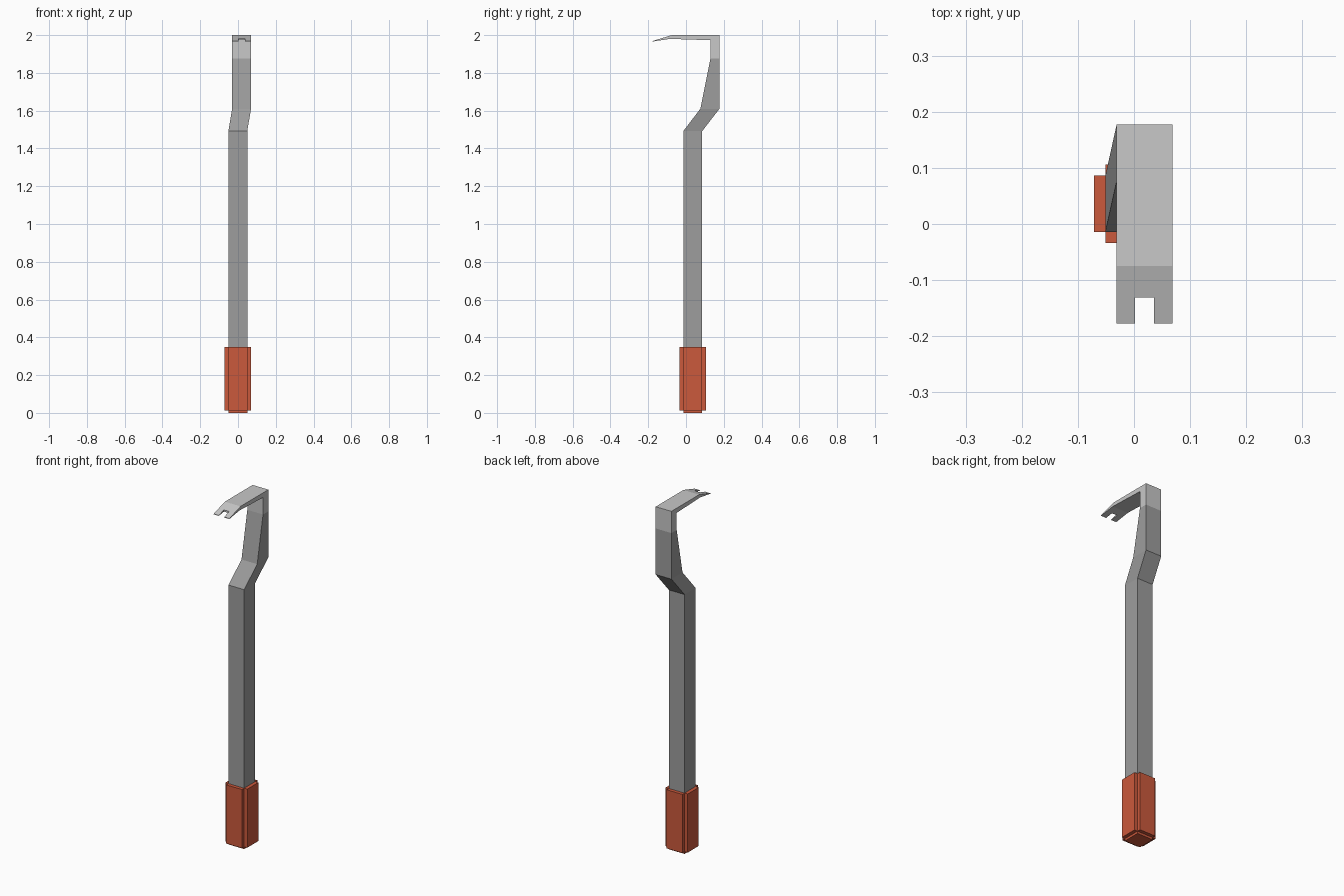
import bpy, bmesh
from mathutils import Vector

if "Cube" in bpy.data.objects:
    bpy.data.objects.remove(bpy.data.objects["Cube"])


def material(name, rgb):
    m = bpy.data.materials.new(name)
    m.diffuse_color = (*rgb, 1.0)
    m.use_nodes = True
    m.node_tree.nodes["Principled BSDF"].inputs["Base Color"].default_value = m.diffuse_color
    return m


SHAFT_GREY = material("dark steel", (0.34, 0.34, 0.34))
HEAD_GREY = material("light steel", (0.58, 0.58, 0.58))
RED = material("red grip", (0.60, 0.10, 0.045))


def finish(name, bm, mat=None):
    bmesh.ops.recalc_face_normals(bm, faces=bm.faces[:])
    me = bpy.data.meshes.new(name)
    bm.to_mesh(me)
    bm.free()
    ob = bpy.data.objects.new(name, me)
    bpy.context.collection.objects.link(ob)
    if mat:
        me.materials.append(mat)
    return ob


def loft(sections):
    """Rectangular sections (x0, x1, y0, y1, z) joined bottom to top, ends open."""
    bm = bmesh.new()
    rings = [[bm.verts.new(p) for p in ((x0, y0, z), (x1, y0, z), (x1, y1, z), (x0, y1, z))]
             for x0, x1, y0, y1, z in sections]
    for a, b in zip(rings, rings[1:]):
        for i in range(4):
            j = (i + 1) % 4
            bm.faces.new((a[i], a[j], b[j], b[i]))
    return bm, rings


def prism(profile, x0, x1):
    """Side profile (y, z) extruded across x."""
    bm = bmesh.new()
    face = bm.faces.new([bm.verts.new((x0, y, z)) for y, z in profile])
    ext = bmesh.ops.extrude_face_region(bm, geom=[face])["geom"]
    bmesh.ops.translate(bm, vec=Vector((x1 - x0, 0, 0)),
                        verts=[v for v in ext if isinstance(v, bmesh.types.BMVert)])
    return bm


# bent square shaft, tapering in depth below the head
bm, _ = loft([(-0.051, 0.049, -0.014, 0.086, 0.35),
              (-0.051, 0.049, -0.014, 0.086, 1.492),
              (-0.031, 0.069, 0.076, 0.177, 1.61),
              (-0.031, 0.069, 0.129, 0.177, 1.875)])
finish("shaft", bm, SHAFT_GREY)

# grip: square core with each side and the bottom raised as a separate pad
bm, rings = loft([(-0.051, 0.049, -0.014, 0.086, 0.013),
                  (-0.051, 0.049, -0.014, 0.086, 0.35)])
bm.faces.new(rings[0])
bm.faces.new(rings[1])
bmesh.ops.recalc_face_normals(bm, faces=bm.faces[:])
bm.normal_update()
pads = [f for f in bm.faces if f.normal.z < 0.5]
for f in bmesh.ops.extrude_discrete_faces(bm, faces=pads)["faces"]:
    f.normal_update()
    n = f.normal.copy()
    step = n * (0.013 if abs(n.z) > 0.5 else 0.02)
    bmesh.ops.translate(bm, vec=step, verts=f.verts[:])
finish("grip", bm, RED)

# head: neck, flat arm and drooping claw
head = finish("claw_head", prism([(0.129, 1.875), (0.177, 1.875), (0.177, 2.0), (-0.075, 2.0),
                                  (-0.177, 1.969), (-0.177, 1.966), (-0.085, 1.980),
                                  (0.129, 1.973)], -0.031, 0.069), HEAD_GREY)

# nail slot cut in the claw tip
slot = finish("slot_cutter", prism([(-0.25, 1.9), (-0.131, 1.9), (-0.131, 2.1), (-0.25, 2.1)],
                                   0.002, 0.036))
slot.hide_render = True
slot.display_type = 'WIRE'
cut = head.modifiers.new("nail slot", 'BOOLEAN')
cut.operation = 'DIFFERENCE'
cut.solver = 'EXACT'
cut.object = slot
